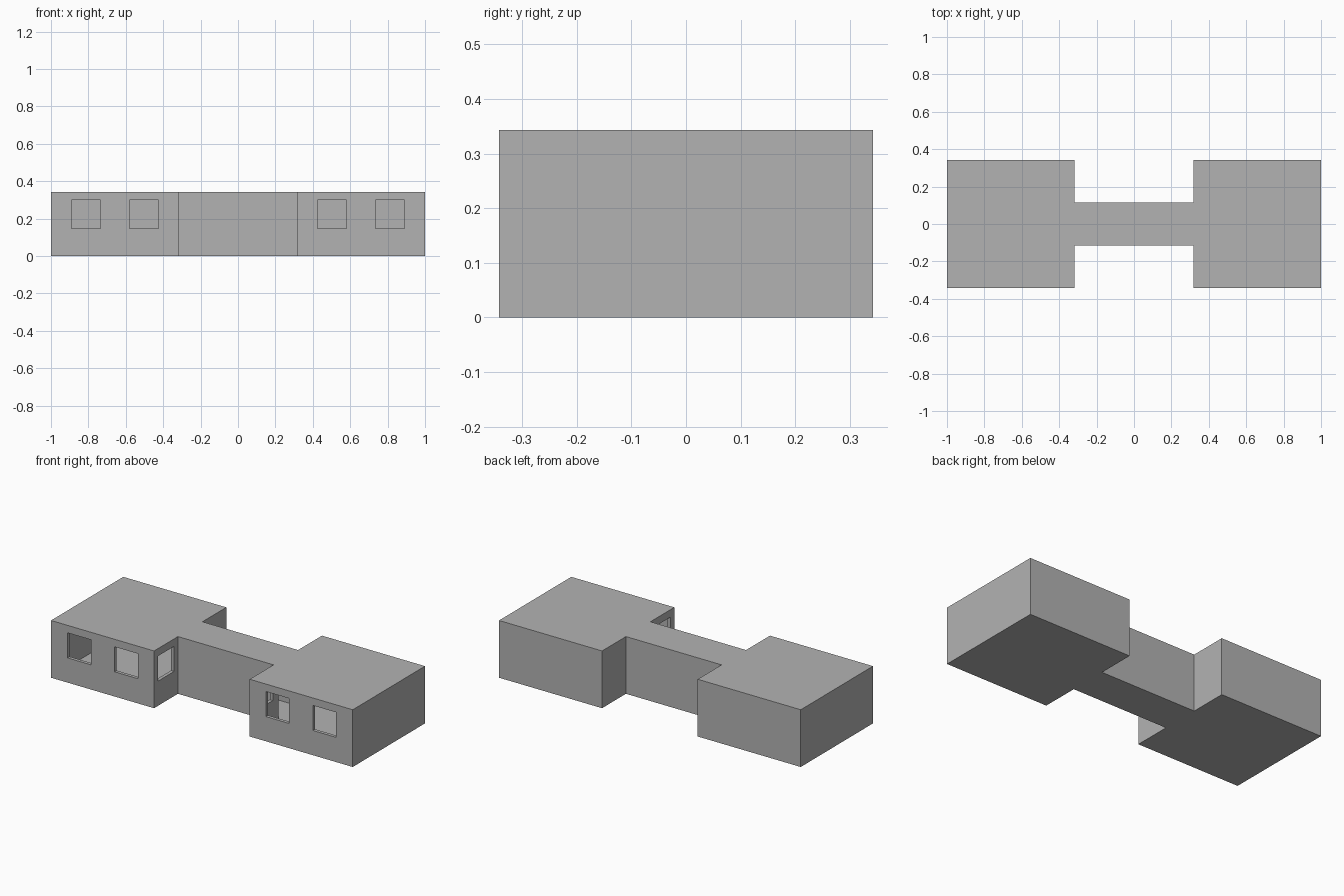
import bpy, bmesh

if "Cube" in bpy.data.objects:
    bpy.data.objects.remove(bpy.data.objects["Cube"])

BLOCK_IN, BLOCK_OUT = 0.317, 1.0   # wings in x
DEPTH, HALL = 0.342, 0.116         # half depths of wings and corridor
HEIGHT, WALL = 0.343, 0.02
WIN_LOW, WIN_HIGH = 0.148, 0.298


def h_prism(name, inset, z0, z1):
    """Extruded H-shaped plan, shrunk inwards by inset."""
    a, b = BLOCK_IN + inset, BLOCK_OUT - inset
    d, h = DEPTH - inset, HALL - inset
    half = [(a, -h), (a, -d), (b, -d), (b, d), (a, d), (a, h)]
    plan = half + [(-x, -y) for x, y in half]
    bm = bmesh.new()
    face = bm.faces.new([bm.verts.new((x, y, z0)) for x, y in plan])
    top = bmesh.ops.extrude_face_region(bm, geom=[face])["geom"]
    for v in top:
        if isinstance(v, bmesh.types.BMVert):
            v.co.z = z1
    bmesh.ops.recalc_face_normals(bm, faces=bm.faces)
    return make_object(name, bm)


def box(name, x0, x1, y0, y1, z0, z1):
    bm = bmesh.new()
    bmesh.ops.create_cube(bm, size=1)
    for v in bm.verts:
        v.co = ((x0 + x1) / 2 + v.co.x * (x1 - x0),
                (y0 + y1) / 2 + v.co.y * (y1 - y0),
                (z0 + z1) / 2 + v.co.z * (z1 - z0))
    return make_object(name, bm)


def make_object(name, bm):
    mesh = bpy.data.meshes.new(name)
    bm.to_mesh(mesh)
    bm.free()
    obj = bpy.data.objects.new(name, mesh)
    bpy.context.collection.objects.link(obj)
    return obj


def cut(target, cutter):
    """Subtract the cutter, apply, and remove it."""
    cutter.hide_render = True
    mod = target.modifiers.new("cut", 'BOOLEAN')
    mod.operation = 'DIFFERENCE'
    mod.solver = 'EXACT'
    mod.object = cutter
    bpy.context.view_layer.objects.active = target
    bpy.ops.object.modifier_apply(modifier=mod.name)
    bpy.data.objects.remove(cutter)


# Hollow shell with floor and roof
building = h_prism("building_shell", 0, 0, HEIGHT)
cut(building, h_prism("rooms", WALL, WALL, HEIGHT - WALL))

for side in (-1, 1):
    # Two front windows per wing
    for x0, x1 in ((0.424, 0.579), (0.735, 0.890)):
        xs = sorted((side * x0, side * x1))
        cut(building, box("front_window", *xs, -DEPTH - 0.03, -DEPTH + WALL + 0.01,
                          WIN_LOW, WIN_HIGH))
    # Courtyard window on the inner face of each wing
    xs = sorted((side * (BLOCK_IN - 0.03), side * (BLOCK_IN + WALL + 0.01)))
    cut(building, box("court_window", *xs, -0.305, -0.152, WIN_LOW, WIN_HIGH))

# Dark grey walls
grey = bpy.data.materials.new("dark_grey")
grey.diffuse_color = (0.45, 0.45, 0.45, 1)
grey.use_nodes = True
grey.node_tree.nodes["Principled BSDF"].inputs["Base Color"].default_value = grey.diffuse_color
building.data.materials.clear()
building.data.materials.append(grey)
for p in building.data.polygons:
    p.material_index = 0
